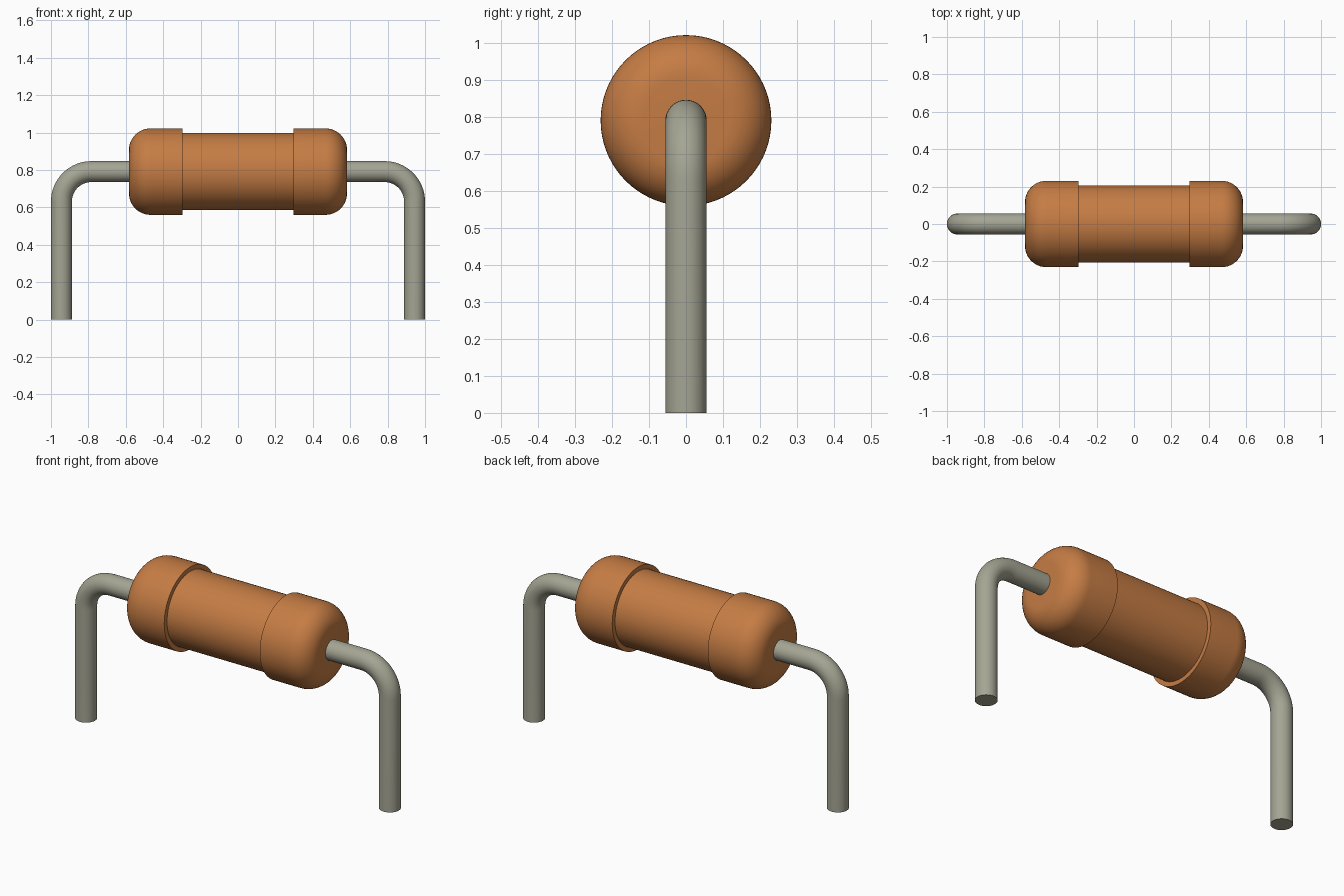
import bpy, bmesh, math
from mathutils import Vector

if "Cube" in bpy.data.objects:
    bpy.data.objects.remove(bpy.data.objects["Cube"])

AXIS_Z = 0.791            # height of the resistor axis
CAP_R, MID_R = 0.231, 0.206
CAP_IN, CAP_OUT = 0.297, 0.583
FILLET = 0.115
WIRE_R, LEG_X, BEND_R = 0.056, 0.944, 0.16


def srgb(r, g, b):
    lin = [((c / 255 + 0.055) / 1.055) ** 2.4 for c in (r, g, b)]
    return (*lin, 1.0)


def material(name, color):
    m = bpy.data.materials.new(name)
    m.diffuse_color = color
    m.use_nodes = True
    m.node_tree.nodes["Principled BSDF"].inputs["Base Color"].default_value = m.diffuse_color
    return m


def sweep(name, stations, sides, mat):
    """Loft circles given as (x, z, direction angle in the xz plane, radius)."""
    bm = bmesh.new()
    rings = []
    for x, z, a, r in stations:
        n = Vector((-math.sin(a), 0, math.cos(a)))
        ring = []
        for i in range(sides):
            t = 2 * math.pi * i / sides
            ring.append(bm.verts.new(Vector((x, 0, z)) + r * (math.cos(t) * Vector((0, 1, 0)) + math.sin(t) * n)))
        rings.append(ring)
    for p, q in zip(rings, rings[1:]):
        for i in range(sides):
            j = (i + 1) % sides
            bm.faces.new((p[i], p[j], q[j], q[i]))
    bm.faces.new(rings[0][::-1])
    bm.faces.new(rings[-1])
    bmesh.ops.recalc_face_normals(bm, faces=bm.faces)
    me = bpy.data.meshes.new(name)
    bm.to_mesh(me)
    bm.free()
    me.materials.append(mat)
    ob = bpy.data.objects.new(name, me)
    bpy.context.collection.objects.link(ob)
    bpy.ops.object.select_all(action='DESELECT')
    ob.select_set(True)
    bpy.context.view_layer.objects.active = ob
    bpy.ops.object.shade_smooth_by_angle(angle=math.radians(35))
    return ob


orange = material("orange_brown_ceramic", srgb(197, 124, 68))
grey = material("grey_metal", srgb(165, 165, 148))

# Body: rounded end caps with a slightly thinner middle
half = [(CAP_IN, MID_R), (CAP_IN, CAP_R)]
for k in range(13):
    a = math.pi / 2 * k / 12
    half.append((CAP_OUT - FILLET + FILLET * math.sin(a),
                 CAP_R - FILLET + FILLET * math.cos(a)))
profile = [(-x, r) for x, r in reversed(half)] + half
sweep("resistor_body", [(x, AXIS_Z, 0, r) for x, r in profile], 72, orange)

# Wire leads: out of each cap, round the bend and down to the ground
for side, s in (("left", -1), ("right", 1)):
    path = [(CAP_OUT - 0.03, AXIS_Z, 0)]
    for k in range(17):
        a = math.pi / 2 * k / 16
        path.append((LEG_X - BEND_R + BEND_R * math.sin(a),
                     AXIS_Z - BEND_R + BEND_R * math.cos(a), -a))
    path.append((LEG_X, 0, -math.pi / 2))
    sweep(side + "_wire_lead", [(s * x, z, s * a, WIRE_R) for x, z, a in path], 36, grey)
